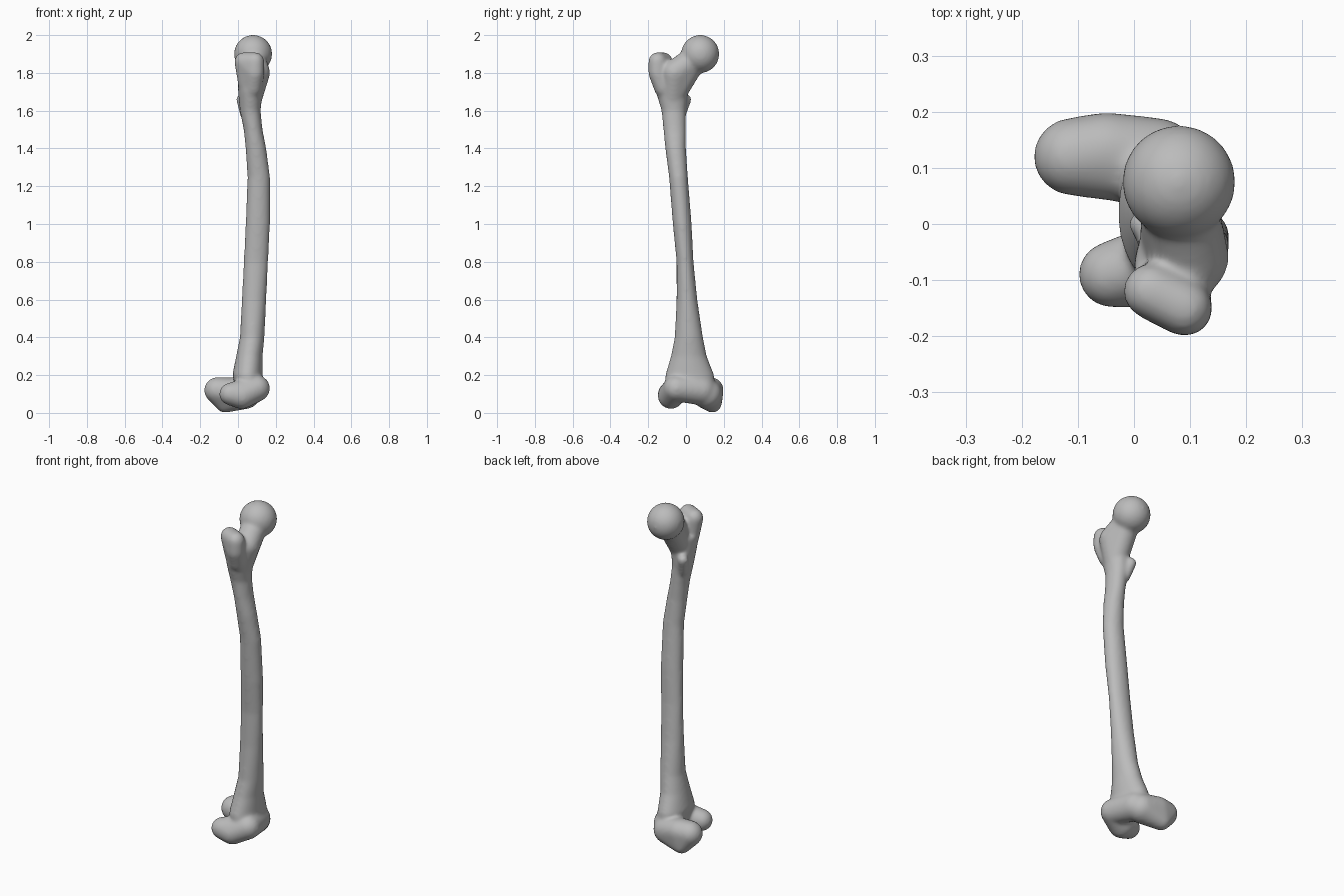
import bpy
import bmesh
from math import cos, sin, pi
from mathutils import Vector

default_cube = bpy.data.objects.get("Cube")
if default_cube:
    bpy.data.objects.remove(default_cube, do_unlink=True)

UNIT = 0.01  # all measurements below are in hundredths
SIDES = 32

# Directions of a unit ball, reused by every rounded mass
ball = bmesh.new()
bmesh.ops.create_icosphere(ball, subdivisions=3, radius=1)
DIRECTIONS = [v.co.copy() for v in ball.verts]
ball.free()


def add_mass(target, *balls):
    """Add the convex skin stretched around several balls (x, y, z, radius)."""
    skin = bmesh.new()
    for x, y, z, radius in balls:
        centre = Vector((x, y, z))
        for direction in DIRECTIONS:
            skin.verts.new((centre + direction * radius) * UNIT)
    hull = bmesh.ops.convex_hull(skin, input=list(skin.verts))
    inner = {v for v in hull["geom_interior"] + hull["geom_unused"]
             if isinstance(v, bmesh.types.BMVert)}
    bmesh.ops.delete(skin, geom=list(inner), context='VERTS')
    mesh = bpy.data.meshes.new("mass")
    skin.to_mesh(mesh)
    skin.free()
    target.from_mesh(mesh)
    bpy.data.meshes.remove(mesh)


def add_loft(target, sections):
    """Add a tube through elliptical sections (z, x low, x high, y low, y high)."""
    rings = []
    for z, x_low, x_high, y_low, y_high in sections:
        middle = Vector(((x_low + x_high) / 2, (y_low + y_high) / 2, z))
        half_x, half_y = (x_high - x_low) / 2, (y_high - y_low) / 2
        ring = []
        for i in range(SIDES):
            angle = 2 * pi * i / SIDES
            offset = Vector((half_x * cos(angle), half_y * sin(angle), 0))
            ring.append(target.verts.new((middle + offset) * UNIT))
        rings.append(ring)
    for lower, upper in zip(rings, rings[1:]):
        for i in range(SIDES):
            j = (i + 1) % SIDES
            target.faces.new((lower[i], lower[j], upper[j], upper[i]))
    target.faces.new(rings[0])
    target.faces.new(rings[-1])


bone = bmesh.new()

# Bowed shaft, flaring at both ends
add_loft(bone, [
    (12, -1, 14, -11, 15),
    (20, -3, 13, -11, 15),
    (30, -1, 13, -8, 11),
    (40, 1, 14, -6, 9),
    (60, 2, 15, -5, 6),
    (80, 3, 16, -5, 4),
    (100, 4, 17, -7, 3),
    (125, 5, 17, -9, 1),
    (140, 4, 15, -11, 0),
    (150, 3, 13, -12, 0),
    (160, 1, 12, -13, 0),
    (170, 0, 13, -16, 1),
    (177, 0, 14, -17, 1),
])

# Two knuckles at the lower end and the saddle joining them
add_mass(bone, (-11, 12, 12, 7), (-5, 13, 12, 7), (-7, 14, 5, 5), (4, 11, 10, 8))
add_mass(bone, (-4, -9, 10, 6), (2, -8, 9, 7), (10, -5, 13, 7))
add_mass(bone, (10, -5, 13, 7), (6, 8, 12, 8))

# Ball head and slanting neck
add_mass(bone, (8, 7.5, 190, 10.2))
add_mass(bone, (8, 4, 187, 7), (10, -6, 180, 7), (7, -7, 167, 6))

# Large outer knob, with a hollow left between it and the neck
add_mass(bone, (3, -12, 186, 5), (9, -15, 186, 5), (9, -15, 180, 5),
         (8, -12, 172, 5), (4, -11, 174, 4))

# Small inner knob
add_mass(bone, (2, 0, 166, 3), (4, -3, 158, 3))

bmesh.ops.recalc_face_normals(bone, faces=bone.faces)
mesh = bpy.data.meshes.new("thigh_bone")
bone.to_mesh(mesh)
bone.free()
thigh_bone = bpy.data.objects.new("thigh_bone", mesh)
bpy.context.collection.objects.link(thigh_bone)

# Fuse the masses into one skin and soften the joins
fuse = thigh_bone.modifiers.new("fuse", 'REMESH')
fuse.mode = 'VOXEL'
fuse.voxel_size = 0.008
soften = thigh_bone.modifiers.new("soften", 'SMOOTH')
soften.factor = 0.5
soften.iterations = 20

bpy.ops.object.select_all(action='DESELECT')
thigh_bone.select_set(True)
bpy.context.view_layer.objects.active = thigh_bone
bpy.ops.object.convert(target='MESH')
bpy.ops.object.shade_smooth()

# Plain grey surface
grey = bpy.data.materials.new("bone_grey")
grey.use_nodes = True
colour = (0.5, 0.5, 0.5, 1)
grey.diffuse_color = colour
shader = next(n for n in grey.node_tree.nodes if n.type == 'BSDF_PRINCIPLED')
shader.inputs["Base Color"].default_value = colour
thigh_bone.data.materials.clear()
thigh_bone.data.materials.append(grey)
